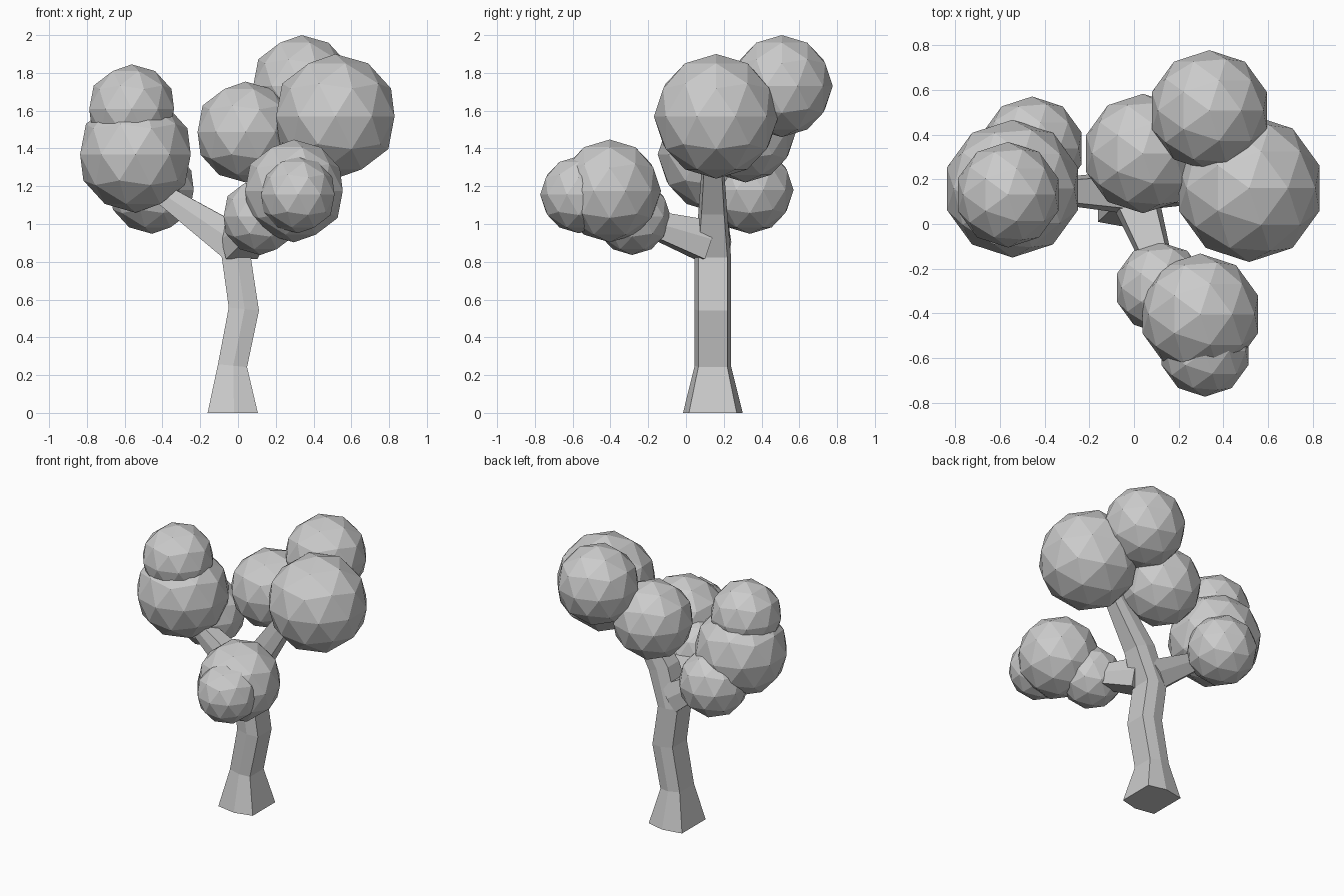
import bpy, bmesh
from mathutils import Vector

if "Cube" in bpy.data.objects:
    bpy.data.objects.remove(bpy.data.objects["Cube"])

def make_object(name, bm):
    bmesh.ops.recalc_face_normals(bm, faces=bm.faces)
    mesh = bpy.data.meshes.new(name)
    bm.to_mesh(mesh)
    bm.free()
    obj = bpy.data.objects.new(name, mesh)
    bpy.context.collection.objects.link(obj)
    return obj

def loft(name, rings):
    """Skin a list of equal-length point rings and cap both ends."""
    bm = bmesh.new()
    loops = [[bm.verts.new(p) for p in ring] for ring in rings]
    n = len(loops[0])
    for a, b in zip(loops, loops[1:]):
        for i in range(n):
            j = (i + 1) % n
            bm.faces.new((a[i], a[j], b[j], b[i]))
    bm.faces.new(loops[0])
    bm.faces.new(loops[-1])
    return make_object(name, bm)

# Squarish six-sided bark section shared by trunk and branches
SECTION = [(-1, -0.84), (0.05, -1), (1, -0.8), (1, 0.8), (0.05, 1), (-1, 0.84)]

# Crooked trunk, continuing into the right-hand limb: x, y, z, half width, half depth, tilt
trunk_stations = [
    (-0.028, 0.142, 0.00, 0.133, 0.158, 0.0),
    (-0.029, 0.142, 0.25, 0.077, 0.096, -0.1),
    (0.031, 0.142, 0.55, 0.080, 0.096, -0.1),
    (-0.010, 0.142, 0.83, 0.078, 0.096, -0.1),
    (0.075, 0.142, 1.08, 0.075, 0.075, -0.4),
    (0.320, 0.142, 1.45, 0.050, 0.048, -0.5),
]
loft("trunk", [[(x + u * hx, y + v * hy, z + u * hx * tilt) for u, v in SECTION]
               for x, y, z, hx, hy, tilt in trunk_stations])

# Tapered side branches
def branch(name, start, end, r1, r2):
    start, end = Vector(start), Vector(end)
    axis = (end - start).normalized()
    side = axis.cross(Vector((0, 0, 1))).normalized()
    up = side.cross(axis)
    loft(name, [[p + up * (u * r) + side * (v * r) for u, v in SECTION]
                for p, r in ((start, r1), (end, r2))])

branch("left_branch", (-0.02, 0.142, 0.90), (-0.46, 0.15, 1.20), 0.098, 0.046)
branch("front_branch", (0.01, 0.10, 0.915), (0.15, -0.30, 1.04), 0.105, 0.05)

# Foliage clumps: centre and radius
clumps = {
    "right_foliage": ((0.515, 0.16, 1.57), 0.33),
    "top_foliage": ((0.337, 0.507, 1.73), 0.27),
    "middle_foliage": ((0.04, 0.315, 1.487), 0.267),
    "left_foliage": ((-0.543, 0.158, 1.368), 0.308),
    "left_top_foliage": ((-0.563, 0.131, 1.609), 0.236),
    "left_low_foliage": ((-0.455, 0.338, 1.18), 0.232),
    "front_foliage": ((0.296, -0.404, 1.175), 0.272),
    "front_tip_foliage": ((0.317, -0.568, 1.155), 0.204),
    "front_inner_foliage": ((0.118, -0.285, 1.04), 0.204),
}
for name, (centre, radius) in clumps.items():
    bm = bmesh.new()
    bmesh.ops.create_icosphere(bm, subdivisions=2, radius=radius)
    bmesh.ops.translate(bm, verts=bm.verts, vec=centre)
    make_object(name, bm)
